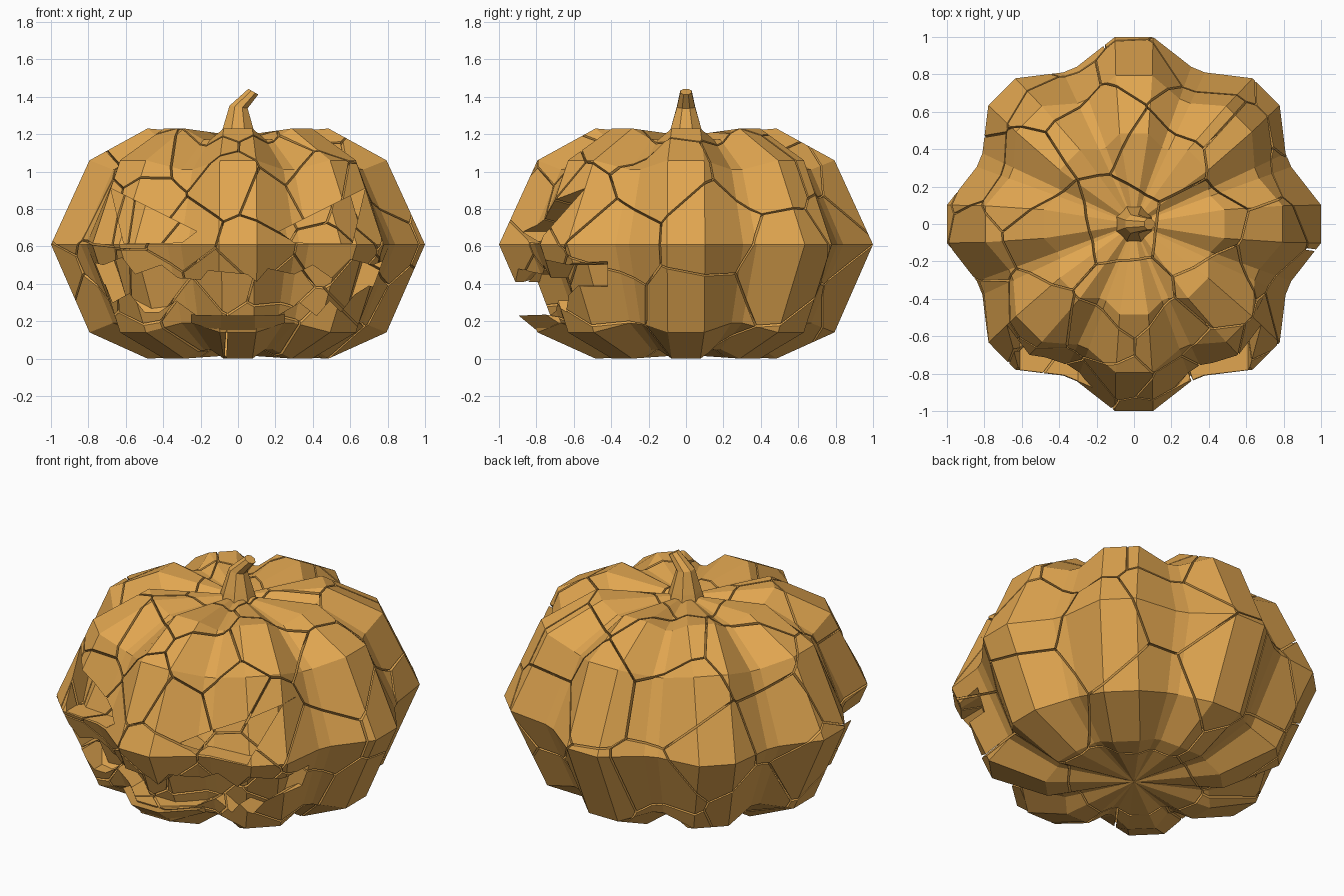
import bpy, bmesh, math, random
from mathutils import Vector

if "Cube" in bpy.data.objects:
    bpy.data.objects.remove(bpy.data.objects["Cube"])

random.seed(11)
LOBES = 8
mat = bpy.data.materials.new("pumpkin_skin")
mat.diffuse_color = (0.75, 0.38, 0.08, 1)
mat.use_nodes = True
mat.node_tree.nodes["Principled BSDF"].inputs["Base Color"].default_value = mat.diffuse_color


def make_object(name, bm):
    bmesh.ops.recalc_face_normals(bm, faces=bm.faces[:])
    me = bpy.data.meshes.new(name)
    bm.to_mesh(me)
    bm.free()
    me.materials.append(mat)
    ob = bpy.data.objects.new(name, me)
    bpy.context.collection.objects.link(ob)
    return ob


def bridge(bm, a, b):
    n = len(a)
    for i in range(n):
        bm.faces.new((a[i], a[(i + 1) % n], b[(i + 1) % n], b[i]))


def lobed_body(name, scale=1.0):
    # ring: lobe radius, lobe height, valley height, lobe half-angle
    rings = [(0.49, 0.0, 0.05, 9), (0.80, 0.14, 0.19, 7), (1.005, 0.61, 0.61, 5.8),
             (0.80, 1.06, 1.01, 7), (0.49, 1.23, 1.17, 9)]
    bm = bmesh.new()
    loops = []
    for r, z, zv, half in rings:
        loop = []
        for k in range(LOBES):
            for deg, rr, zz in ((-half, r, z), (half, r, z),
                                (20, r * .89, zv), (25, r * .89, zv)):
                a = math.radians(k * 45 + deg)
                loop.append(bm.verts.new((rr * scale * math.cos(a), rr * scale * math.sin(a), zz)))
        loops.append(loop)
    for a, b in zip(loops, loops[1:]):
        bridge(bm, a, b)
    for loop, z in ((loops[0], 0.02), (loops[-1], 1.19)):
        c = bm.verts.new((0, 0, z))
        for i in range(len(loop)):
            bm.faces.new((loop[i], loop[(i + 1) % len(loop)], c))
    return make_object(name, bm)


def prism(name, outline, y0, y1):
    bm = bmesh.new()
    a = [bm.verts.new((x, y0, z)) for x, z in outline]
    b = [bm.verts.new((x, y1, z)) for x, z in outline]
    bridge(bm, a, b)
    bm.faces.new(a)
    bm.faces.new(b)
    bmesh.ops.triangulate(bm, faces=[f for f in bm.faces if len(f.verts) > 4])
    return make_object(name, bm)


def subtract(ob, cutter):
    m = ob.modifiers.new("cut", 'BOOLEAN')
    m.operation = 'DIFFERENCE'
    m.solver = 'EXACT'
    m.object = cutter
    dg = bpy.context.evaluated_depsgraph_get()
    me = bpy.data.meshes.new_from_object(ob.evaluated_get(dg))
    ob.modifiers.clear()
    ob.data = me


# Body and inner core that limits how deep the face is carved
body = lobed_body("pumpkin_body")
core = lobed_body("carving_core", 0.87)

# Carved face: jagged mouth and two slanted eyes
upper = [(-.80, .52), (-.72, .50), (-.62, .54), (-.55, .45), (-.41, .50), (-.32, .43), (-.20, .42),
         (-.16, .47), (.05, .45), (.10, .41), (.16, .48), (.30, .45), (.40, .50),
         (.50, .43), (.60, .53), (.72, .50), (.80, .53)]
lower = [(.78, .37), (.70, .39), (.62, .34), (.55, .25), (.49, .31), (.42, .23), (.33, .30), (.21, .23),
         (-.22, .23), (-.33, .31), (-.42, .25), (-.50, .25), (-.58, .35), (-.67, .30), (-.71, .40), (-.79, .37)]
eye = [(.68, .91), (.22, .68), (.30, .62), (.61, .615)]
for name, outline in (("mouth_cutter", upper + lower), ("right_eye_cutter", eye),
                      ("left_eye_cutter", [(-x, z) for x, z in eye])):
    cutter = prism(name, outline, -1.3, -0.42)
    subtract(cutter, core)
    subtract(body, cutter)
    bpy.data.objects.remove(cutter)
bpy.data.objects.remove(core)

# Crack centres, evenly spread near the skin, denser on the face
seeds = [Vector((0, 0, 0.0)), Vector((0, 0, 0.6))]
tries = 0
while len(seeds) < 62 and tries < 6000:
    tries += 1
    a = random.uniform(0, 2 * math.pi)
    h = random.uniform(-0.75, 1)
    s = math.sqrt(1 - h * h)
    p = Vector((.88 * s * math.cos(a), .88 * s * math.sin(a), .61 + .58 * h))
    gap = 0.24 if p.y < -0.45 else 0.33
    if all((p - q).length > gap for q in seeds):
        seeds.append(p)

# Break the body into cells with thin gaps
whole = bmesh.new()
whole.from_mesh(body.data)
bmesh.ops.remove_doubles(whole, verts=whole.verts[:], dist=1e-5)
shards = bpy.data.meshes.new("pumpkin_shards")
out = bmesh.new()
for s in seeds:
    cell = whole.copy()
    for q in sorted(seeds, key=lambda v: (v - s).length)[1:]:
        n = (q - s).normalized()
        co = (q + s) / 2 - n * 0.005
        if not any((v.co - co).dot(n) > 0 for v in cell.verts):
            continue
        bmesh.ops.bisect_plane(cell, geom=cell.verts[:] + cell.edges[:] + cell.faces[:],
                               dist=1e-6, plane_co=co, plane_no=n, clear_outer=True)
        rim = [e for e in cell.edges if e.is_boundary]
        if rim:
            bmesh.ops.holes_fill(cell, edges=rim, sides=0)
    if cell.faces:
        bmesh.ops.recalc_face_normals(cell, faces=cell.faces[:])
        cell.to_mesh(shards)
        out.from_mesh(shards)
    cell.free()
whole.free()
out.to_mesh(body.data)
out.free()
bpy.data.meshes.remove(shards)
body.data.materials.clear()
body.data.materials.append(mat)

# Lower lip flaring out under the mouth
bm = bmesh.new()
lip = [[bm.verts.new((x, y, z)) for y, z in ((yo, zt), (yi, zb), (yi + .1, zt - .03))]
       for x, yo, yi, zt, zb in ((-.25, -.75, -.68, .235, .19), (-.09, -.895, -.785, .23, .14),
                                 (.09, -.895, -.785, .23, .14), (.25, -.75, -.68, .235, .19))]
for a, b in zip(lip, lip[1:]):
    bridge(bm, a, b)
bm.faces.new(lip[0])
bm.faces.new(lip[-1])
make_object("lower_lip", bm)

# Bent eight-sided stem
bm = bmesh.new()
rings = []
for x, z, r, tilt in ((0, 1.17, .105, 0), (0, 1.225, .09, 0), (.003, 1.345, .053, 8), (.082, 1.427, .033, 30)):
    t = math.radians(tilt)
    rings.append([bm.verts.new((x + r * math.cos(a) * math.cos(t), r * math.sin(a),
                                z - r * math.cos(a) * math.sin(t)))
                  for a in (math.pi / 4 * (i + .5) for i in range(8))])
for a, b in zip(rings, rings[1:]):
    bridge(bm, a, b)
bm.faces.new(rings[0])
bm.faces.new(rings[-1])
make_object("stem", bm)
